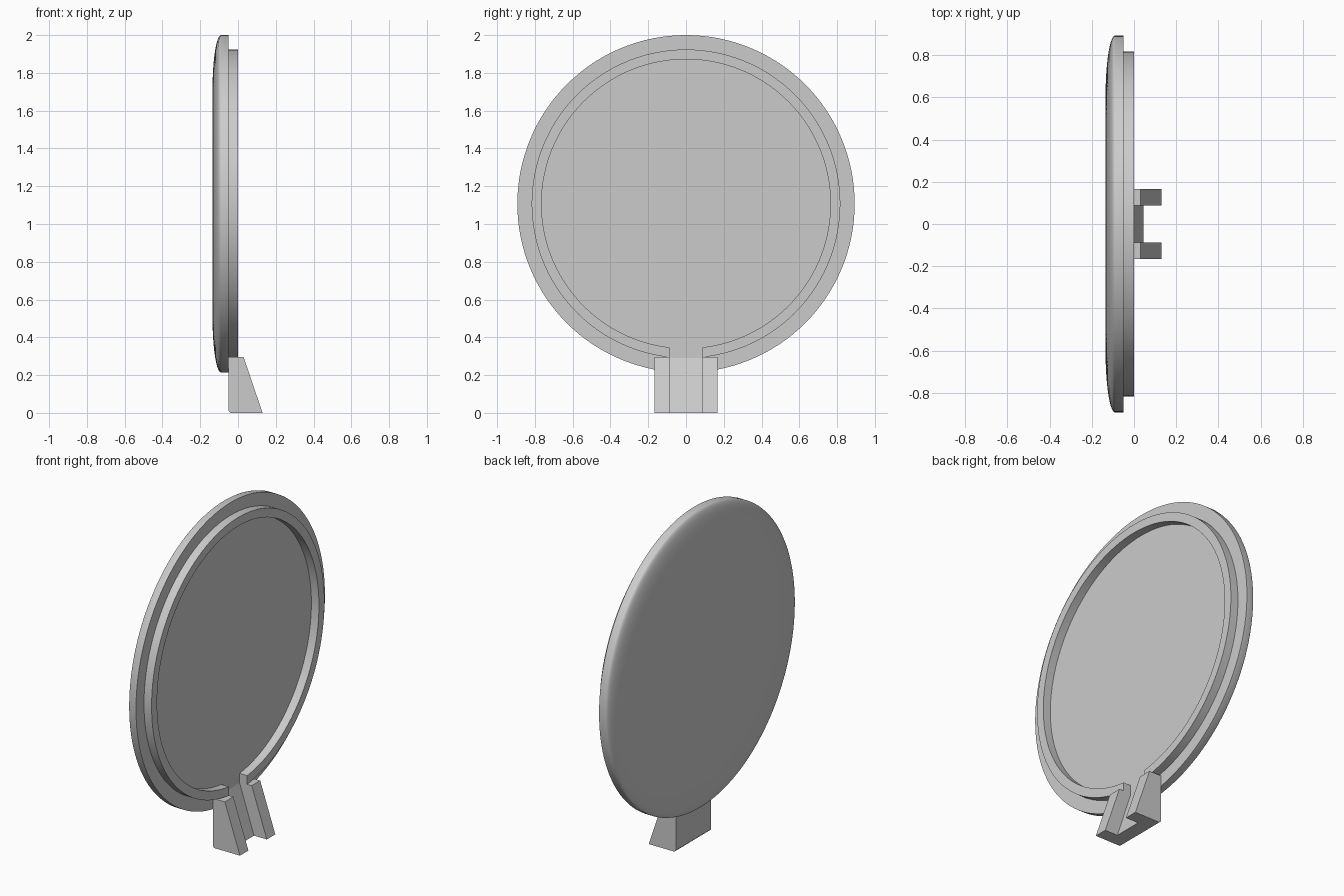
import bpy, bmesh, math

cube = bpy.data.objects.get("Cube")
if cube:
    bpy.data.objects.remove(cube, do_unlink=True)

CENTRE_Z, RADIUS = 1.107, 0.893
BACK, RIM, FLOOR = -0.135, -0.09, -0.05
SLOT, HALF_WIDTH = 0.087, 0.167
SEGMENTS = 128

grey = bpy.data.materials.new("light grey")
grey.use_nodes = True
colour = (0.6, 0.6, 0.6, 1)
grey.diffuse_color = colour
grey.node_tree.nodes["Principled BSDF"].inputs["Base Color"].default_value = colour


def finish(name, bm, smooth=False):
    bmesh.ops.recalc_face_normals(bm, faces=bm.faces)
    mesh = bpy.data.meshes.new(name)
    bm.to_mesh(mesh)
    bm.free()
    mesh.materials.append(grey)
    obj = bpy.data.objects.new(name, mesh)
    bpy.context.collection.objects.link(obj)
    if smooth:
        bpy.ops.object.select_all(action="DESELECT")
        obj.select_set(True)
        bpy.context.view_layer.objects.active = obj
        bpy.ops.object.shade_smooth_by_angle(angle=math.radians(35))
    return obj


def around(bm, x, r, a):
    # Angle a is measured from the lowest point of the disc
    return bm.verts.new((x, r * math.sin(a), CENTRE_Z - r * math.cos(a)))


def bridge(bm, loop_a, loop_b, closed):
    n = len(loop_a)
    for i in range(n if closed else n - 1):
        j = (i + 1) % n
        bm.faces.new((loop_a[i], loop_a[j], loop_b[j], loop_b[i]))


def prism(name, profile, y0, y1):
    bm = bmesh.new()
    sides = [[bm.verts.new((x, y, z)) for x, z in profile] for y in (y0, y1)]
    for side in sides:
        bm.faces.new(side)
    bridge(bm, sides[0], sides[1], True)
    return finish(name, bm)


# Domed disc: flat back, elliptical shoulder, straight rim, flat inner face
bm = bmesh.new()
shoulder = 0.29
steps = 14
profile = [(RIM + (BACK - RIM) * math.cos(t), RADIUS - shoulder + shoulder * math.sin(t))
           for t in (math.pi / 2 * i / steps for i in range(steps + 1))]
profile.append((FLOOR, RADIUS))
loops = [[around(bm, x, r, math.tau * i / SEGMENTS) for i in range(SEGMENTS)]
         for x, r in profile]
for a, b in zip(loops, loops[1:]):
    bridge(bm, a, b, True)
bm.faces.new(loops[0])
bm.faces.new(loops[-1])
finish("disc", bm, True)

# Raised ring, open at the bottom where the slot passes through
bm = bmesh.new()
loops = []
for x, r in ((FLOOR, 0.817), (0, 0.817), (0, 0.765), (FLOOR, 0.765)):
    start = math.asin(SLOT / r)
    sweep = math.tau - 2 * start
    loops.append([around(bm, x, r, start + sweep * i / SEGMENTS)
                  for i in range(SEGMENTS + 1)])
for k in range(4):
    bridge(bm, loops[k], loops[(k + 1) % 4], False)
for end in (0, -1):
    bm.faces.new([loop[end] for loop in loops])
finish("raised_ring", bm, True)

# Wedge foot: two sloping cheeks either side of a sloping slot floor
cheek = [(FLOOR, 0.01), (-0.04, 0), (0.13, 0), (0.03, 0.295), (FLOOR, 0.295)]
prism("left_foot_cheek", cheek, SLOT, HALF_WIDTH)
prism("right_foot_cheek", cheek, -HALF_WIDTH, -SLOT)
prism("foot_slot_floor", [(FLOOR, 0.01), (-0.04, 0), (0.045, 0), (FLOOR, 0.29)], -SLOT, SLOT)
